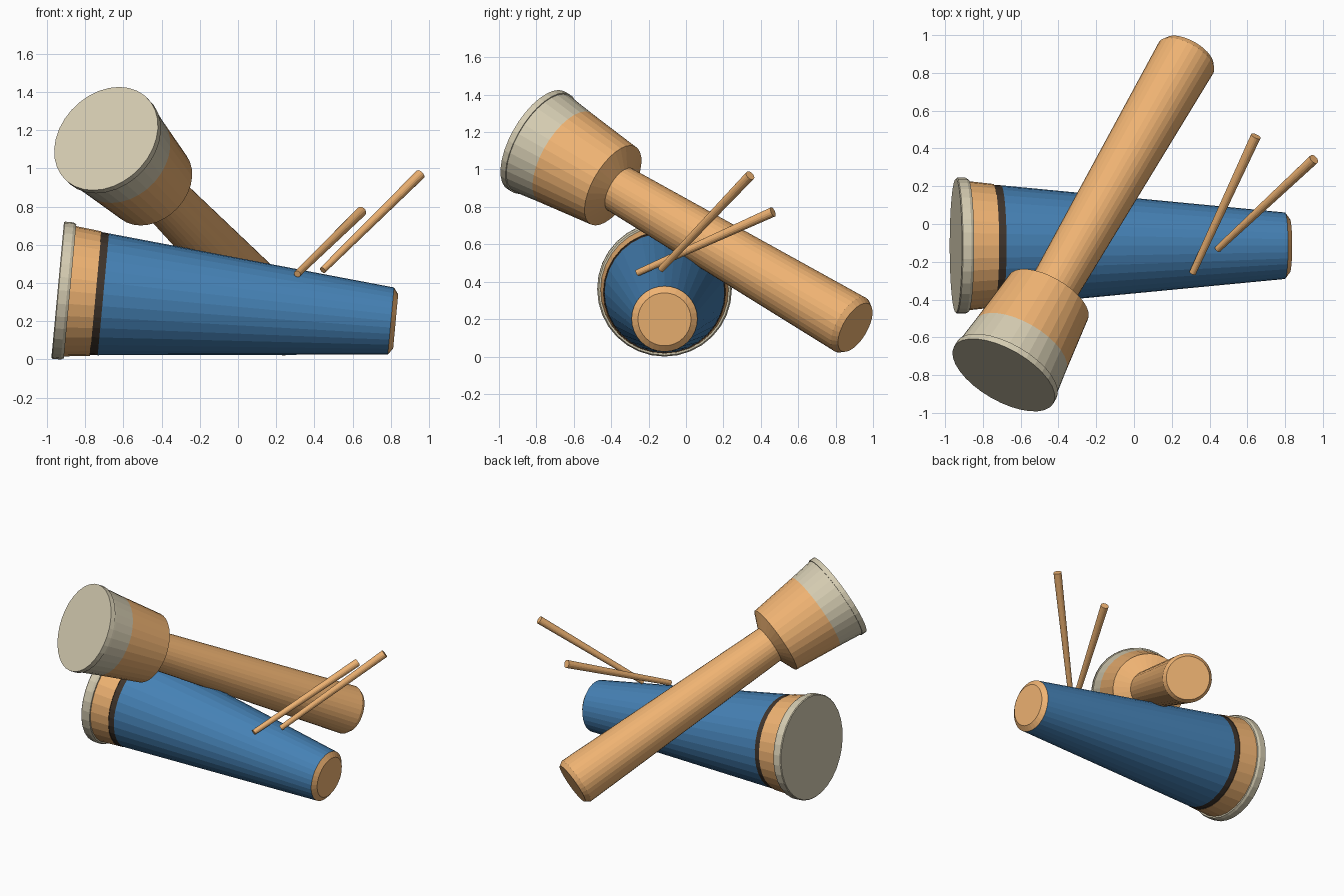
import bpy, bmesh, math
from mathutils import Vector

if "Cube" in bpy.data.objects:
    bpy.data.objects.remove(bpy.data.objects["Cube"])

SIDES = 32


def material(name, rgb):
    m = bpy.data.materials.new(name)
    m.diffuse_color = (*rgb, 1)
    m.use_nodes = True
    m.node_tree.nodes["Principled BSDF"].inputs["Base Color"].default_value = m.diffuse_color
    return m


WOOD = material("wood", (0.86, 0.45, 0.17))
SKIN = material("skin", (0.66, 0.60, 0.44))
BLUE = material("blue_cloth", (0.06, 0.22, 0.46))
DARK = material("dark_trim", (0.05, 0.035, 0.025))


def lathe(name, start, end, profile, mat, caps=(False, False), sides=SIDES):
    """Turn (distance along axis, radius) points around the start-end axis."""
    bm = bmesh.new()
    rings = [[bm.verts.new((r * math.cos(2 * math.pi * i / sides),
                            r * math.sin(2 * math.pi * i / sides), u))
              for i in range(sides)] for u, r in profile]
    for a, b in zip(rings, rings[1:]):
        for i in range(sides):
            j = (i + 1) % sides
            bm.faces.new((a[i], a[j], b[j], b[i]))
    if caps[0]:
        bm.faces.new(rings[0][::-1])
    if caps[1]:
        bm.faces.new(rings[-1])
    me = bpy.data.meshes.new(name)
    bm.to_mesh(me)
    bm.free()
    me.materials.append(mat)
    ob = bpy.data.objects.new(name, me)
    bpy.context.collection.objects.link(ob)
    ob.location = start
    ob.rotation_mode = 'QUATERNION'
    ob.rotation_quaternion = (Vector(end) - Vector(start)).to_track_quat('Z', 'Y')
    return ob


# Tapered drum lying on its side, wrapped in blue
a, b = (-0.943, -0.115, 0.363), (0.824, -0.115, 0.199)
lathe("tapered_drum_head", a, b,
      [(0, 0.355), (0.005, 0.36), (0.05, 0.36), (0.065, 0.352), (0.065, 0.342)],
      SKIN, (True, False))
lathe("tapered_drum_collar", a, b, [(0.065, 0.342), (0.2, 0.327)], WOOD)
lathe("tapered_drum_trim", a, b, [(0.2, 0.327), (0.2, 0.323), (0.24, 0.32)], DARK)
lathe("tapered_drum_wrap", a, b, [(0.24, 0.32), (1.75, 0.176)], BLUE)
lathe("tapered_drum_foot", a, b, [(1.75, 0.176), (1.775, 0.142)], WOOD, (False, True))

# Goblet drum leaning across it
a, b = (-0.69, -0.80, 1.155), (0.29, 0.905, 0.155)
lathe("goblet_drum_head", a, b,
      [(0, 0.303), (0.035, 0.303), (0.035, 0.296), (0.055, 0.294), (0.2, 0.276)],
      SKIN, (True, False))
lathe("goblet_drum_bowl", a, b, [(0.2, 0.276), (0.53, 0.24), (0.58, 0.13)], WOOD)
lathe("goblet_drum_stem", a, b, [(0.58, 0.13), (2.175, 0.166), (2.206, 0.146)],
      WOOD, (False, True))

# Two drum sticks
for n, (a, b) in enumerate([((0.31, -0.26, 0.447), (0.645, 0.465, 0.773)),
                            ((0.443, -0.133, 0.467), (0.953, 0.343, 0.968))], 1):
    length = (Vector(b) - Vector(a)).length
    lathe(f"drum_stick_{n}", a, b, [(0, 0.018), (length, 0.027)], WOOD, (True, True), 16)
